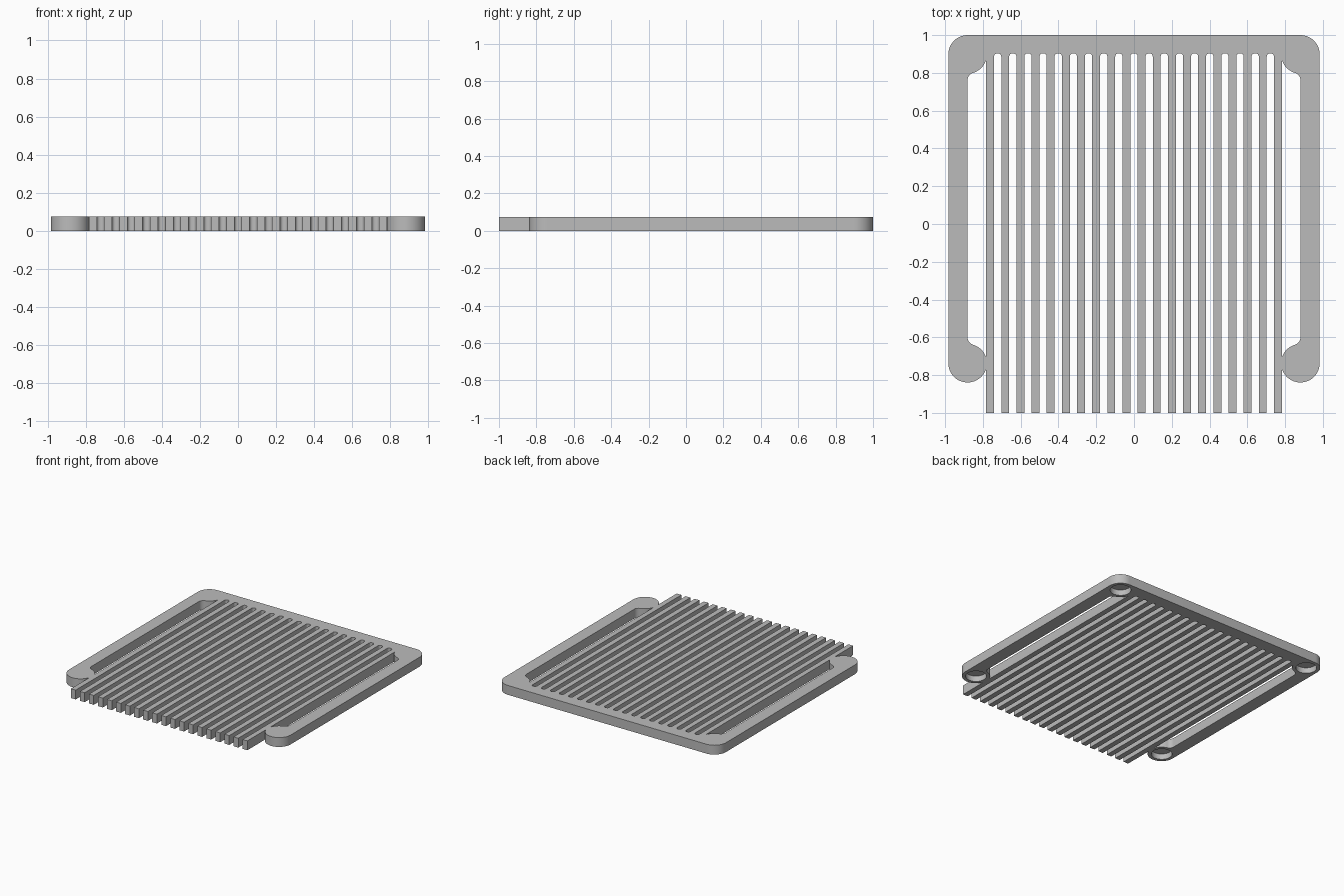
import bpy, bmesh
from math import sin, cos, radians, degrees, atan2, sqrt

if "Cube" in bpy.data.objects:
    bpy.data.objects.remove(bpy.data.objects["Cube"], do_unlink=True)

HEIGHT = 0.075
PAD_X, PAD_R = 0.881, 0.102            # round corner pads
BACK_Y, FRONT_Y = 0.898, -0.737
BARS, PITCH, BAR_W = 20, 0.0802, 0.042
SLOT_END, SLOT_R = 0.903, 0.016
FILLET = 0.04
TOUCH = 20                             # half angle where a pad merges with a bar
RECESS_R, RECESS_DEPTH = 0.076, 0.045


def arc(cx, cy, r, start, end, n=12):
    angles = [radians(start + (end - start) * i / n) for i in range(n + 1)]
    return [(cx + r * cos(a), cy + r * sin(a)) for a in angles]


def prism(bm, points, z0, z1):
    bottom = [bm.verts.new((x, y, z0)) for x, y in points]
    top = [bm.verts.new((x, y, z1)) for x, y in points]
    bm.faces.new(bottom[::-1])
    bm.faces.new(top)
    for i in range(len(points)):
        j = (i + 1) % len(points)
        bm.faces.new((bottom[i], bottom[j], top[j], top[i]))


def make_object(name, bm):
    bmesh.ops.recalc_face_normals(bm, faces=bm.faces)
    mesh = bpy.data.meshes.new(name)
    bm.to_mesh(mesh)
    bm.free()
    obj = bpy.data.objects.new(name, mesh)
    bpy.context.collection.objects.link(obj)
    return obj


# Comb of bars, open at the front, with rounded slot ends
outline = []
for i in range(BARS):
    centre = (i - (BARS - 1) / 2) * PITCH
    left, right = centre - BAR_W / 2, centre + BAR_W / 2
    outline += [(left, -1), (right, -1)]
    if i < BARS - 1:
        after = left + PITCH
        y = SLOT_END - SLOT_R
        outline += arc(right + SLOT_R, y, SLOT_R, 180, 90, 6)
        outline += arc(after - SLOT_R, y, SLOT_R, 90, 0, 6)
bar_edge = outline[-1][0]

# Frame around the comb: front pad, back corner, then the mirrored side
dip = PAD_R * sin(radians(TOUCH))
side = [(bar_edge, FRONT_Y - dip)]
side += arc(PAD_X, FRONT_Y, PAD_R, 180 + TOUCH, 360, 28)
side += arc(PAD_X, BACK_Y, PAD_R, 0, 90, 16)
outline += side + [(-x, y) for x, y in reversed(side)]
bm = bmesh.new()
prism(bm, outline, 0, HEIGHT)
grille = make_object("grille_frame", bm)

# Side window: bar edge, back pad and its fillet, mirrored to the front
drop = sqrt((PAD_R + FILLET) ** 2 - FILLET ** 2)
meet = degrees(atan2(-drop, -FILLET)) + 360
half = [(bar_edge, BACK_Y - dip)]
half += arc(PAD_X, BACK_Y, PAD_R, 180 + TOUCH, meet)
half += arc(PAD_X - FILLET, BACK_Y - drop, FILLET, meet - 180, 0, 8)
window = half + [(x, BACK_Y + FRONT_Y - y) for x, y in reversed(half)]

# Cutters for the two windows and the four round recesses underneath
bm = bmesh.new()
for s in (-1, 1):
    prism(bm, [(s * x, y) for x, y in window], -0.1, HEIGHT + 0.1)
    for y in (FRONT_Y, BACK_Y):
        prism(bm, arc(s * PAD_X, y, RECESS_R, 0, 352.5, 47), -0.1, RECESS_DEPTH)
cutter = make_object("cutter", bm)
cutter.hide_render = True

cut = grille.modifiers.new("openings", "BOOLEAN")
cut.operation = "DIFFERENCE"
cut.solver = "EXACT"
cut.object = cutter
bpy.ops.object.select_all(action="DESELECT")
grille.select_set(True)
bpy.context.view_layer.objects.active = grille
bpy.ops.object.modifier_apply(modifier=cut.name)
bpy.data.objects.remove(cutter, do_unlink=True)

# Single grey finish
grey = bpy.data.materials.new("plain_grey")
grey.use_nodes = True
colour = (0.5, 0.5, 0.5, 1)
grey.diffuse_color = colour
grey.node_tree.nodes["Principled BSDF"].inputs["Base Color"].default_value = colour
grille.data.materials.clear()
grille.data.materials.append(grey)
bpy.ops.object.shade_smooth_by_angle(angle=radians(30))
